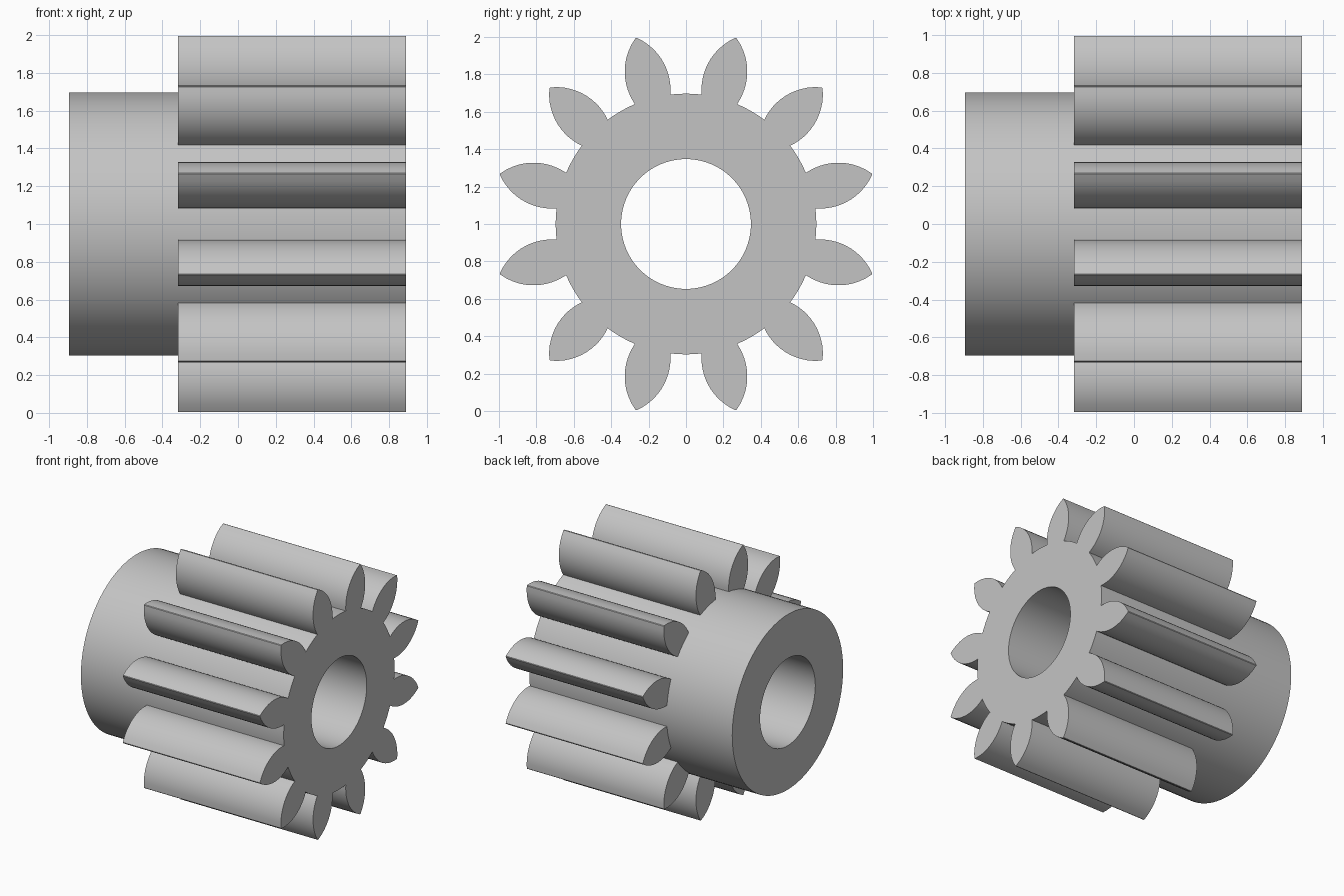
import bpy
import bmesh
from math import sin, cos, pi, radians, sqrt

cube = bpy.data.objects.get("Cube")
if cube:
    bpy.data.objects.remove(cube, do_unlink=True)

# Overall sizes; the gear axis runs along x at height AXIS_Z
AXIS_Z = 1.0
X_HUB, X_GEAR, X_END = -0.895, -0.317, 0.89
R_BORE, R_ROOT, R_TIP = 0.347, 0.697, 1.03
TEETH, SIDES = 12, 96

steel = bpy.data.materials.new("plain grey")
steel.use_nodes = True
grey = (0.55, 0.55, 0.55, 1)
steel.diffuse_color = grey
steel.node_tree.nodes["Principled BSDF"].inputs["Base Color"].default_value = grey


def finish(name, bm):
    bmesh.ops.recalc_face_normals(bm, faces=bm.faces)
    mesh = bpy.data.meshes.new(name)
    bm.to_mesh(mesh)
    bm.free()
    mesh.materials.append(steel)
    obj = bpy.data.objects.new(name, mesh)
    bpy.context.collection.objects.link(obj)
    obj.location.z = AXIS_Z
    bpy.ops.object.select_all(action="DESELECT")
    obj.select_set(True)
    bpy.context.view_layer.objects.active = obj
    bpy.ops.object.shade_smooth_by_angle(angle=radians(25))
    return obj


# Hub: a tube swept from a rectangular section
bm = bmesh.new()
section = [(X_HUB, R_BORE), (X_HUB, R_ROOT), (X_END, R_ROOT), (X_END, R_BORE)]
rings = []
for i in range(SIDES):
    a = 2 * pi * i / SIDES
    rings.append([bm.verts.new((x, r * cos(a), r * sin(a))) for x, r in section])
for i, ring in enumerate(rings):
    after = rings[(i + 1) % SIDES]
    for j in range(4):
        k = (j + 1) % 4
        bm.faces.new((ring[j], ring[k], after[k], after[j]))
finish("hub_tube", bm)


# Tooth outline: a bulging circular flank, mirrored, with a narrow tip
def flank(u):
    bulge, widest, radius = 0.116, 0.793, 0.305
    return bulge - radius + sqrt(radius ** 2 - (u - widest) ** 2)


STEPS = 12
side = []
for i in range(STEPS + 1):
    u = 0.685 + (R_TIP - 0.685) * i / STEPS
    side.append((u, flank(u)))
outline = side + [(u, -v) for u, v in reversed(side)]

bm = bmesh.new()
for t in range(TEETH):
    a = 2 * pi * (t + 0.5) / TEETH
    ends = []
    for x in (X_GEAR, X_END):
        ends.append([bm.verts.new((x, u * cos(a) - v * sin(a), u * sin(a) + v * cos(a)))
                     for u, v in outline])
    back, front = ends
    bm.faces.new(back)
    bm.faces.new(front)
    n = len(outline)
    # The root side stays open inside the hub
    for i in range(n - 1):
        bm.faces.new((back[i], back[i + 1], front[i + 1], front[i]))
finish("gear_teeth", bm)
